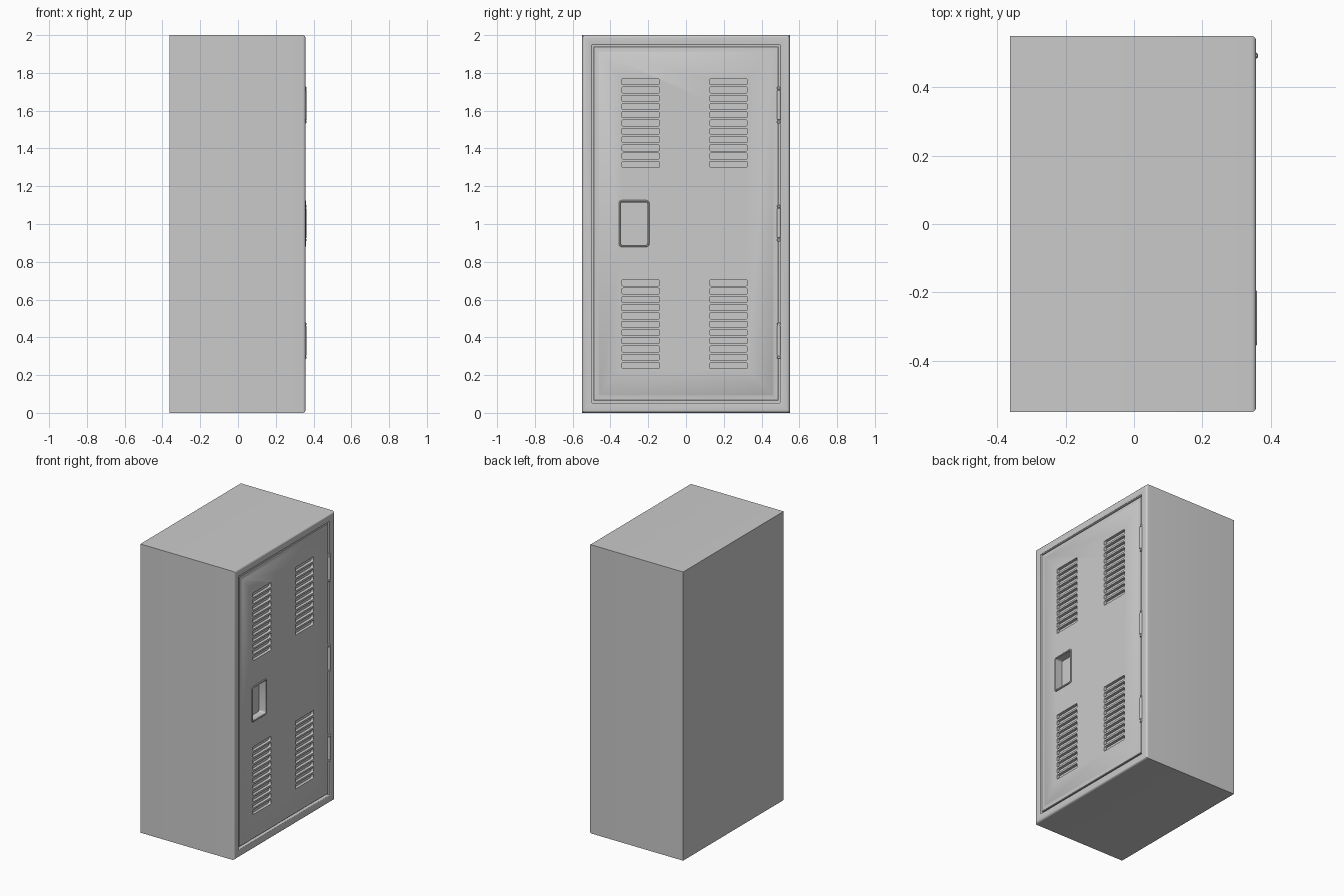
import bpy, bmesh, math

if "Cube" in bpy.data.objects:
    bpy.data.objects.remove(bpy.data.objects["Cube"])


def new_object(name, bm):
    bmesh.ops.recalc_face_normals(bm, faces=bm.faces[:])
    mesh = bpy.data.meshes.new(name)
    bm.to_mesh(mesh)
    bm.free()
    obj = bpy.data.objects.new(name, mesh)
    bpy.context.collection.objects.link(obj)
    return obj


def smooth(obj, angle=35):
    bpy.ops.object.select_all(action='DESELECT')
    obj.select_set(True)
    bpy.context.view_layer.objects.active = obj
    bpy.ops.object.shade_smooth_by_angle(angle=math.radians(angle))


def rounded_ring(bm, x, y0, y1, z0, z1, r=0.0, n=4):
    """Rectangle loop facing +x, with optional rounded corners."""
    if r == 0:
        pts = [(y0, z0), (y1, z0), (y1, z1), (y0, z1)]
    else:
        pts = []
        for k, (cy, cz) in enumerate([(y1 - r, z1 - r), (y0 + r, z1 - r),
                                      (y0 + r, z0 + r), (y1 - r, z0 + r)]):
            for i in range(n + 1):
                a = math.pi / 2 * (k + i / n)
                pts.append((cy + r * math.cos(a), cz + r * math.sin(a)))
    return [bm.verts.new((x, y, z)) for y, z in pts]


def loft(bm, rect, steps, r=0.0, closed=False):
    """Stack of rectangles; each step is (x, inset)."""
    y0, y1, z0, z1 = rect
    rings = [rounded_ring(bm, x, y0 + d, y1 - d, z0 + d, z1 - d, max(r - d, 0.001) if r else 0)
             for x, d in steps]
    pairs = list(zip(rings, rings[1:]))
    if closed:
        pairs.append((rings[-1], rings[0]))
    for a, b in pairs:
        n = len(a)
        for i in range(n):
            bm.faces.new((a[i], a[(i + 1) % n], b[(i + 1) % n], b[i]))
    if not closed:
        bm.faces.new(rings[0])
        bm.faces.new(rings[-1])


# Cabinet body with rounded front frame and door opening
bm = bmesh.new()
edge = [(0.342 + 0.015 * math.sin(a), 0.015 * (1 - math.cos(a)))
        for a in [math.pi / 2 * i / 5 for i in range(6)]]
loft(bm, (-0.55, 0.55, 0, 2), [(-0.363, 0)] + edge +
     [(0.357, 0.046), (0.355, 0.051), (0.352, 0.053), (0.27, 0.053)])
smooth(new_object("cabinet_body", bm))

# Door panel with a soft border
bm = bmesh.new()
door_rect = (-0.489, 0.489, 0.066, 1.939)
loft(bm, door_rect, [(0.27, 0), (0.347, 0), (0.350, 0.003), (0.350, 0.026), (0.352, 0.029)])
door = new_object("door", bm)

# Cutter for vent slots and the handle pocket
bm = bmesh.new()
for y0 in (-0.34, 0.125):
    for z_start in (0.235, 1.30):
        for i in range(11):
            z = z_start + i * 0.0438
            loft(bm, (y0, y0 + 0.2, z, z + 0.031), [(0.332, 0), (0.40, 0)], r=0.007)
loft(bm, (-0.346, -0.204, 0.889, 1.116), [(0.305, 0), (0.40, 0)], r=0.012)
cutter = new_object("door_cutter", bm)
cutter.hide_render = True
cutter.hide_viewport = False
cut = door.modifiers.new("cut", 'BOOLEAN')
cut.operation = 'DIFFERENCE'
cut.solver = 'EXACT'
cut.object = cutter
bpy.context.view_layer.objects.active = door
door.select_set(True)
bpy.ops.object.modifier_apply(modifier="cut")
bpy.data.objects.remove(cutter)
smooth(door)

# Raised rim around the handle pocket
bm = bmesh.new()
loft(bm, (-0.356, -0.194, 0.879, 1.126),
     [(0.345, 0), (0.357, 0), (0.360, 0.003), (0.360, 0.008), (0.357, 0.011), (0.345, 0.011)],
     r=0.016, closed=True)
smooth(new_object("handle_rim", bm))

# Three hinges: barrel with a narrower neck and cap at each end
half = [(0.0, 0.097), (0.006, 0.097), (0.009, 0.094), (0.009, 0.084), (0.007, 0.082),
        (0.007, 0.079), (0.010, 0.077)]
profile = half + [(r, -z) for r, z in reversed(half)]
for name, zc in (("lower", 0.382), ("middle", 1.005), ("upper", 1.63)):
    bm = bmesh.new()
    verts = [bm.verts.new((r, 0, z)) for r, z in profile]
    edges = [bm.edges.new(p) for p in zip(verts, verts[1:])]
    bmesh.ops.spin(bm, geom=verts + edges, cent=(0, 0, 0), axis=(0, 0, 1),
                   angle=2 * math.pi, steps=16)
    bmesh.ops.remove_doubles(bm, verts=bm.verts[:], dist=0.0002)
    hinge = new_object(name + "_hinge", bm)
    hinge.location = (0.353, 0.492, zc)
    smooth(hinge)
